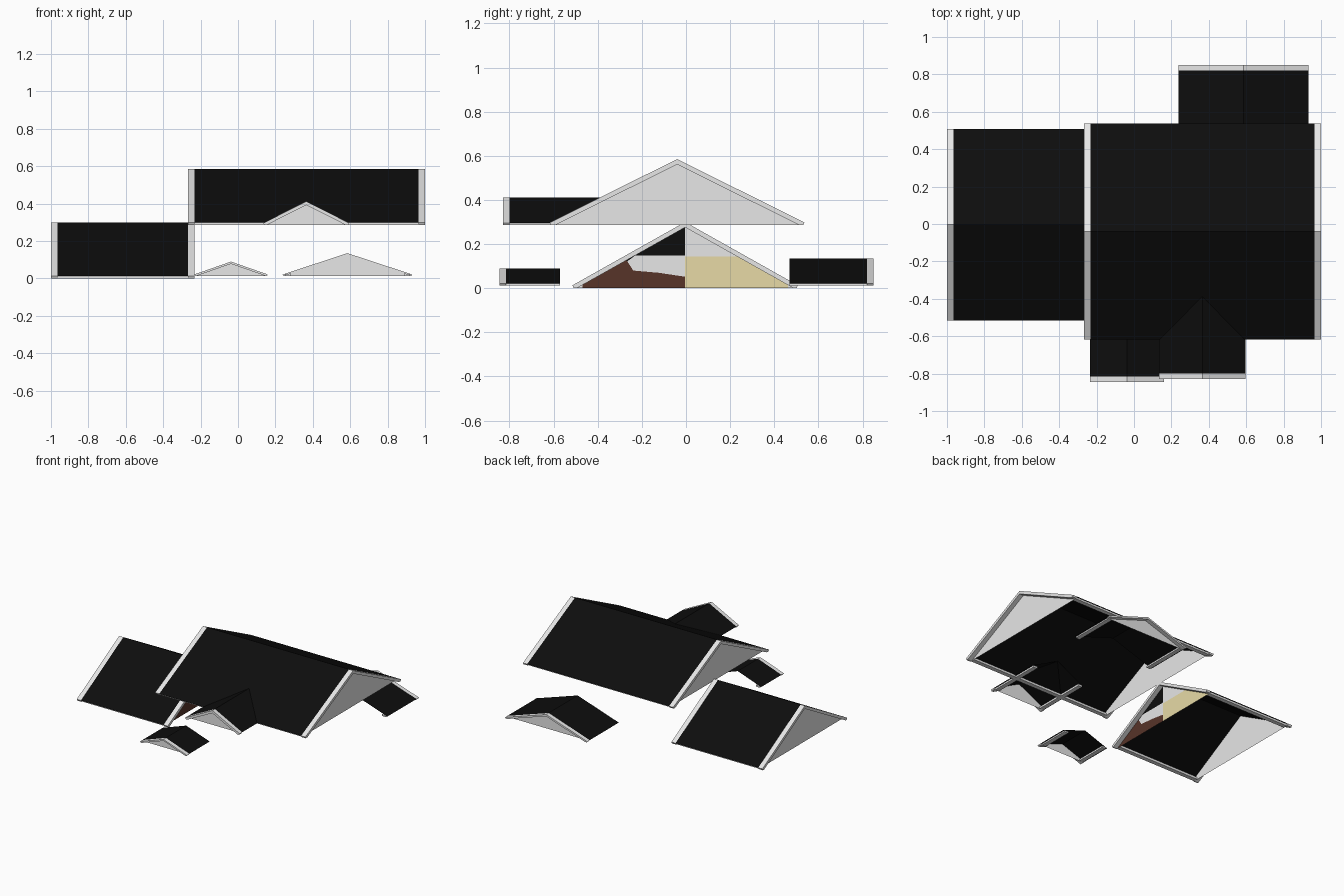
import bpy, bmesh

if "Cube" in bpy.data.objects:
    bpy.data.objects.remove(bpy.data.objects["Cube"])


def mat(name, col):
    m = bpy.data.materials.new(name)
    m.diffuse_color = (*col, 1)
    m.use_nodes = True
    m.node_tree.nodes["Principled BSDF"].inputs["Base Color"].default_value = m.diffuse_color
    return m


SHINGLE = mat("black_shingle", (0.004, 0.004, 0.004))
WHITE = mat("white_trim", (0.8, 0.8, 0.8))
BROWN = mat("dark_brown", (0.095, 0.034, 0.022))
CREAM = mat("cream_yellow", (0.8, 0.70, 0.38))


def build(name, faces, material, solid=False):
    """Object from a list of polygons (each a list of xyz points)."""
    bm = bmesh.new()
    for f in faces:
        bm.faces.new([bm.verts.new(p) for p in f])
    bmesh.ops.remove_doubles(bm, verts=bm.verts, dist=1e-5)
    if solid:
        bmesh.ops.recalc_face_normals(bm, faces=bm.faces)
    me = bpy.data.meshes.new(name)
    bm.to_mesh(me)
    bm.free()
    me.materials.append(material)
    ob = bpy.data.objects.new(name, me)
    bpy.context.collection.objects.link(ob)
    return ob


def prism(profile, a, b, place):
    """Faces of a profile (cross, z) swept along the ridge from a to b."""
    n = len(profile)
    out = [[place(u, v, z) for v, z in profile] for u in (a, b)]
    for i in range(n):
        p, q = profile[i], profile[(i + 1) % n]
        out.append([place(a, *p), place(a, *q), place(b, *q), place(b, *p)])
    return out


def gable_roof(name, axis, lo, hi, c0, c1, z0, zr, lip, t, ends, ridge=None, walls=None, w=0.035):
    """Gable roof: shingle sheets, end barge boards, eave fascias, gable walls.
    axis = ridge direction, lo/hi along it, c0/c1 across it."""
    mid = (c0 + c1) / 2 if ridge is None else ridge
    ze = z0 + lip

    def place(u, v, z):
        return (u, v, z) if axis == 'x' else (v, u, z)

    s0 = lo + w if 'lo' in ends else lo
    s1 = hi - w if 'hi' in ends else hi
    # shingle sheets
    sheets = []
    for e in (c0, c1):
        q = [place(s0, e, ze), place(s1, e, ze), place(s1, mid, zr), place(s0, mid, zr)]
        flip = (e == c1) != (axis == 'y')
        sheets.append(q[::-1] if flip else q)
    build(name + "_shingles", sheets, SHINGLE)
    # barge boards at the finished ends
    barge, fascia = [], []
    for e in (c0, c1):
        sg = 1 if e > mid else -1
        h = abs(e - mid)
        slope = (zr - ze) / h
        foot = h - (t - lip) / slope
        prof = [(mid, zr), (e, ze), (e - sg * 0.006, z0), (mid + sg * foot, z0), (mid, zr - t)]
        for end in ends:
            a = lo if end == 'lo' else hi - w
            barge.append(prism(prof, a, a + w, place))
        # eave fascia under the sheet edge
        i, o = e - sg * 0.012, e - sg * 0.045
        box = [(i, z0), (o, z0), (o, ze + 0.005), (i, ze + slope * 0.006)]
        fascia.append(prism(box, s0, s1, place))
    for k, f in enumerate(barge):
        build(f"{name}_barge_board_{k}", f, WHITE, True)
    for k, f in enumerate(fascia):
        build(f"{name}_eave_fascia_{k}", f, WHITE, True)
    # gable walls
    for end in (ends if walls is None else walls):
        u = s0 if end == 'lo' else s1
        tri = [place(u, c0 + 0.016, z0), place(u, c1 - 0.016, z0), place(u, mid, zr - 0.003)]
        if (end == 'lo') != (axis == 'y'):
            tri.reverse()
        build(f"{name}_gable_wall_{end}", [tri], WHITE)


both = ('lo', 'hi')
gable_roof("low_wing_roof", 'x', -1.0, -0.232, -0.515, 0.507, 0.0, 0.30, 0.013, 0.024, both, walls=('lo',))
gable_roof("main_roof", 'x', -0.268, 1.0, -0.617, 0.537, 0.286, 0.585, 0.012, 0.024, both)
gable_roof("dormer_roof", 'y', -0.83, -0.385, 0.135, 0.595, 0.286, 0.412, 0.010, 0.02, ('lo',), w=0.03)
gable_roof("back_porch_roof", 'y', 0.47, 0.85, 0.238, 0.932, 0.013, 0.135, 0.008, 0.014, ('hi',), w=0.03)
gable_roof("front_porch_roof", 'y', -0.845, -0.57, -0.235, 0.16, 0.013, 0.09, 0.008, 0.012, ('lo',), w=0.03)

# patchwork gable wall of the low wing, facing +x
patches = {
    "brown_patch": (BROWN, [(-.497, 0), (0, 0), (0, .052), (-.12, .07), (-.235, .08), (-.262, .122), (-.277, .136)]),
    "white_patch": (WHITE, [(0, .052), (0, .149), (-.225, .149), (-.262, .122), (-.235, .08), (-.12, .07)]),
    "black_patch": (SHINGLE, [(-.262, .122), (-.225, .149), (0, .149), (0, .297), (-.277, .136)]),
    "cream_patch": (CREAM, [(0, 0), (.497, 0), (.262, .143), (0, .143)]),
    "upper_white_patch": (WHITE, [(0, .143), (.262, .143), (0, .297)]),
}
for nm, (m, pts) in patches.items():
    build("low_wing_" + nm, [[(-0.267, y - 0.004, z) for y, z in pts]], m)
